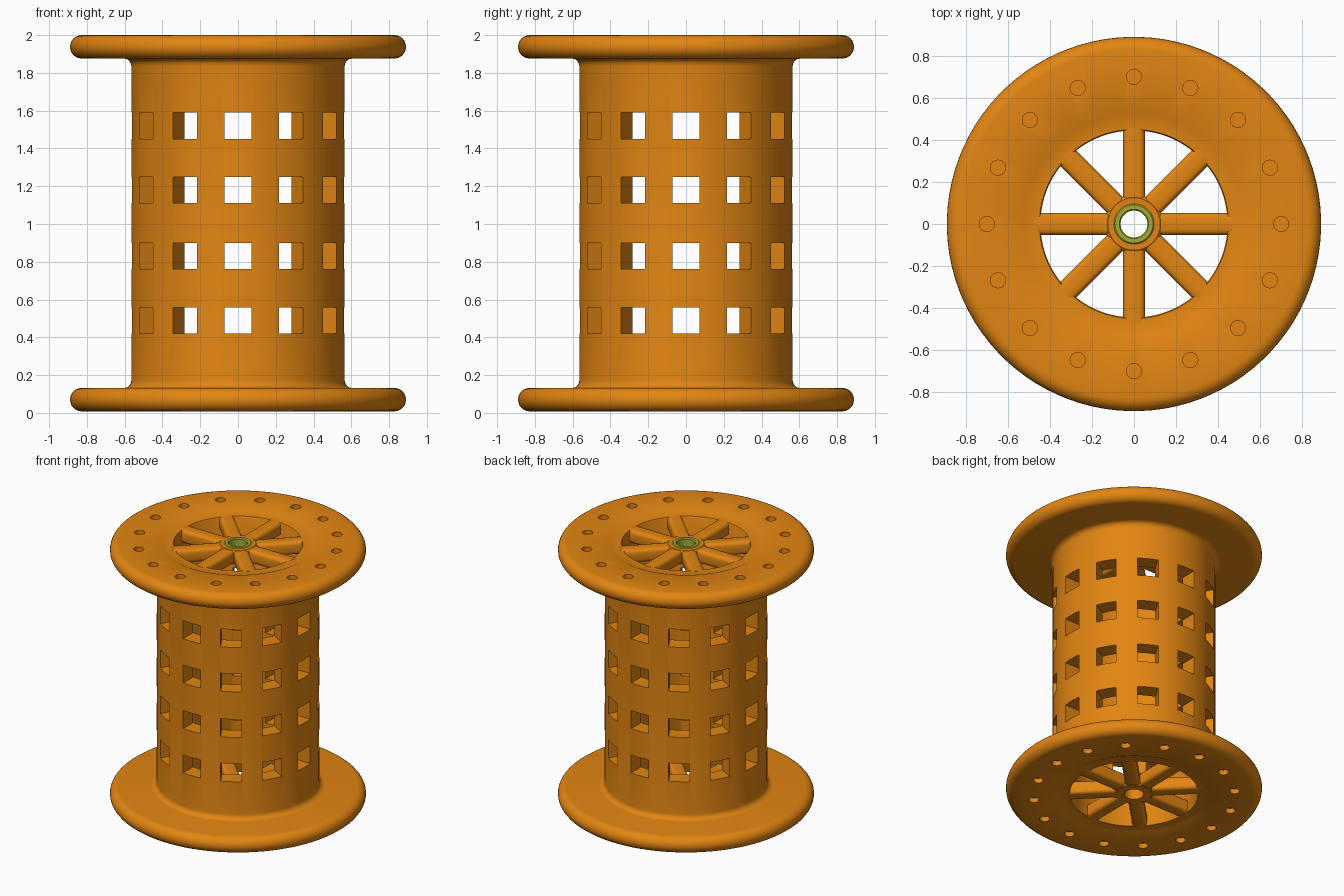
import bpy, bmesh, math
from mathutils import Matrix, Vector

if "Cube" in bpy.data.objects:
    bpy.data.objects.remove(bpy.data.objects["Cube"])

def material(name, rgb):
    m = bpy.data.materials.new(name)
    m.diffuse_color = (*rgb, 1)
    m.use_nodes = True
    m.node_tree.nodes["Principled BSDF"].inputs["Base Color"].default_value = m.diffuse_color
    return m

ORANGE = material("orange", (0.76, 0.235, 0.006))
GREEN = material("olive green", (0.37, 0.42, 0.035))

def finish(bm, name, mat):
    bmesh.ops.recalc_face_normals(bm, faces=bm.faces[:])
    me = bpy.data.meshes.new(name)
    bm.to_mesh(me)
    bm.free()
    ob = bpy.data.objects.new(name, me)
    bpy.context.collection.objects.link(ob)
    me.materials.append(mat)
    return ob

def smooth(ob, angle=35):
    bpy.ops.object.select_all(action='DESELECT')
    ob.select_set(True)
    bpy.context.view_layer.objects.active = ob
    bpy.ops.object.shade_smooth_by_angle(angle=math.radians(angle))

def lathe(name, profile, mat, n=96):
    # revolve a closed (radius, height) outline around z
    bm = bmesh.new()
    rings = []
    for i in range(n):
        a = 2 * math.pi * (i + 0.5) / n
        rings.append([bm.verts.new((r * math.cos(a), r * math.sin(a), z)) for r, z in profile])
    k = len(profile)
    for i in range(n):
        p, q = rings[i], rings[(i + 1) % n]
        for j in range(k):
            bm.faces.new((p[j], q[j], q[(j + 1) % k], p[(j + 1) % k]))
    return finish(bm, name, mat)

def arc(cx, cz, r, a0, a1, n):
    return [(cx + r * math.cos(math.radians(a0 + (a1 - a0) * i / n)),
             cz + r * math.sin(math.radians(a0 + (a1 - a0) * i / n))) for i in range(n + 1)]

# Spool body: rounded flanges, fillets and hollow drum in one outline
lower = [(0.445, 0.03), (0.45, 0.022), (0.525, 0.02), (0.55, 0.008)]
lower += arc(0.828, 0.07, 0.062, -90, 90, 12)
lower += arc(0.605, 0.172, 0.04, 270, 180, 5)
upper = [(r, 2.008 - z) for r, z in reversed(lower)]
body = lathe("spool_body", lower + upper, ORANGE)

# Cutters: four rows of twelve windows, sixteen blind holes per flange
bm = bmesh.new()
for z in (0.49, 0.83, 1.18, 1.52):
    for i in range(12):
        m = (Matrix.Rotation(math.radians(30 * i), 4, 'Z') @ Matrix.Translation((0.5, 0, z))
             @ Matrix.Diagonal((0.3, 0.145, 0.138, 1)))
        bmesh.ops.create_cube(bm, size=1, matrix=m)
for z in (0.0, 2.008):
    for i in range(16):
        m = Matrix.Rotation(math.radians(22.5 * i), 4, 'Z') @ Matrix.Translation((0.7, 0, z))
        bmesh.ops.create_cone(bm, cap_ends=True, segments=16, radius1=0.036, radius2=0.036,
                              depth=0.09, matrix=m)
cutter = finish(bm, "hole_cutter", ORANGE)
cutter.hide_render = True
mod = body.modifiers.new("holes", 'BOOLEAN')
mod.operation = 'DIFFERENCE'
mod.solver = 'EXACT'
mod.object = cutter
bpy.context.view_layer.objects.active = body
bpy.ops.object.modifier_apply(modifier=mod.name)
bpy.data.objects.remove(cutter)
smooth(body)

# Spoke wheels at both ends
for label, zc in (("lower", 0.07), ("upper", 1.938)):
    bm = bmesh.new()
    for i in range(8):
        m = (Matrix.Rotation(math.radians(45 * i), 4, 'Z') @ Matrix.Translation((0.285, 0, zc))
             @ Matrix.Diagonal((0.36, 0.105, 0.1, 1)))
        bmesh.ops.create_cube(bm, size=1, matrix=m)
    long_edges = [e for e in bm.edges
                  if abs(e.verts[0].co.z - e.verts[1].co.z) < 1e-4 and e.calc_length() > 0.3]
    bmesh.ops.bevel(bm, geom=long_edges, offset=0.025, segments=3, profile=0.5, affect='EDGES')
    smooth(finish(bm, label + "_spokes", ORANGE), 40)
    # hub ring with centre hole
    h = 0.052
    smooth(lathe(label + "_hub", [(0.068, zc - h), (0.125, zc - h), (0.14, zc - h + 0.015),
                                  (0.14, zc + h - 0.015), (0.125, zc + h), (0.068, zc + h)],
                 ORANGE, 48))

# Green bushing lining the upper hub
smooth(lathe("bushing", [(0.064, 1.89), (0.09, 1.89), (0.096, 1.99), (0.09, 1.995),
                         (0.07, 1.995), (0.064, 1.988)], GREEN, 48))
